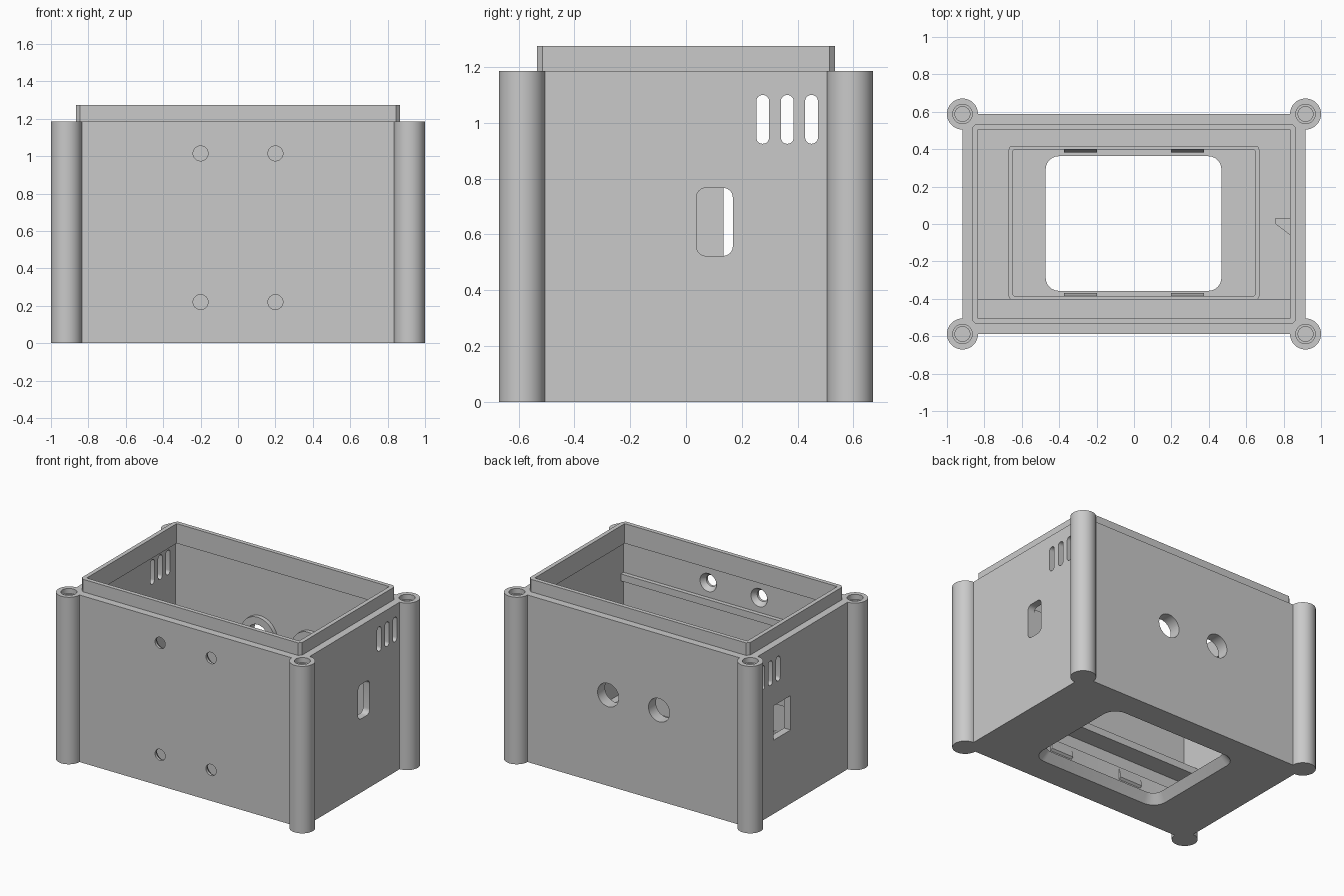
import bpy, bmesh, math

if "Cube" in bpy.data.objects:
    bpy.data.objects.remove(bpy.data.objects["Cube"], do_unlink=True)

grey = bpy.data.materials.new("plain grey")
grey.use_nodes = True
COLOUR = (0.59, 0.59, 0.59, 1)
grey.diffuse_color = COLOUR
grey.node_tree.nodes["Principled BSDF"].inputs["Base Color"].default_value = COLOUR


def rounded(u0, u1, v0, v1, r=0.0, steps=6):
    """Outline of a rectangle with rounded corners (steps=1 gives chamfers)."""
    if r == 0:
        return [(u0, v0), (u1, v0), (u1, v1), (u0, v1)]
    corners = [(u1 - r, v1 - r), (u0 + r, v1 - r), (u0 + r, v0 + r), (u1 - r, v0 + r)]
    points = []
    for k, (cu, cv) in enumerate(corners):
        for i in range(steps + 1):
            a = math.pi / 2 * (k + i / steps)
            points.append((cu + r * math.cos(a), cv + r * math.sin(a)))
    return points


def circle(u, v, r, n=40):
    return [(u + r * math.cos(math.tau * i / n), v + r * math.sin(math.tau * i / n))
            for i in range(n)]


def prism(name, outline, lo, hi, axis="z", end=None):
    """Extrude an outline along an axis, optionally tapering to an end outline."""
    place = {"x": lambda u, v, w: (w, u, v),
             "y": lambda u, v, w: (u, w, v),
             "z": lambda u, v, w: (u, v, w)}[axis]
    bm = bmesh.new()
    low = [bm.verts.new(place(u, v, lo)) for u, v in outline]
    high = [bm.verts.new(place(u, v, hi)) for u, v in end or outline]
    bm.faces.new(low)
    bm.faces.new(high)
    n = len(outline)
    for i in range(n):
        j = (i + 1) % n
        bm.faces.new((low[i], low[j], high[j], high[i]))
    bmesh.ops.recalc_face_normals(bm, faces=bm.faces)
    mesh = bpy.data.meshes.new(name)
    bm.to_mesh(mesh)
    bm.free()
    mesh.materials.append(grey)
    ob = bpy.data.objects.new(name, mesh)
    bpy.context.collection.objects.link(ob)
    return ob


def combine(target, other, operation="DIFFERENCE"):
    """Apply a boolean and discard the second object."""
    mod = target.modifiers.new("boolean", "BOOLEAN")
    mod.operation = operation
    mod.solver = "EXACT"
    mod.object = other
    bpy.context.view_layer.update()
    graph = bpy.context.evaluated_depsgraph_get()
    mesh = bpy.data.meshes.new_from_object(target.evaluated_get(graph))
    target.modifiers.clear()
    target.data = mesh
    bpy.data.objects.remove(other, do_unlink=True)


def cut(target, outline, lo, hi, axis="z", end=None):
    combine(target, prism("cutter", outline, lo, hi, axis, end))


WALL_X, WALL_Y, TOP, RIM_TOP, FLOOR = 0.917, 0.588, 1.186, 1.275, 0.06
IN_X, IN_Y = 0.865, 0.535
LIP_X, LIP_Y, LIP_Z = 0.835, 0.505, 1.135

# Case with corner posts and raised rim, narrower inside at the lip
case = prism("case", rounded(-WALL_X, WALL_X, -WALL_Y, WALL_Y), 0, TOP)
for sx in (-1, 1):
    for sy in (-1, 1):
        post = prism("post", circle(sx * WALL_X, sy * WALL_Y, 0.083, 48), 0, TOP)
        combine(case, post, "UNION")
rim = prism("rim", rounded(-0.865, 0.865, -0.535, 0.535, 0.02, 1), 1.1, RIM_TOP)
combine(case, rim, "UNION")
cut(case, rounded(-LIP_X, LIP_X, -LIP_Y, LIP_Y), 0.5, 1.4)
cut(case, rounded(-IN_X, IN_X, -IN_Y, IN_Y), FLOOR, LIP_Z)

# Collars around the rear ports
for x in (-0.2, 0.2):
    combine(case, prism("collar", circle(x, 0.645, 0.135), LIP_Y, 0.56, "y"), "UNION")

# Stepped screw holes in the posts
for sx in (-1, 1):
    for sy in (-1, 1):
        cut(case, circle(sx * WALL_X, sy * WALL_Y, 0.052, 32), 1.15, 1.3)
        cut(case, circle(sx * WALL_X, sy * WALL_Y, 0.04, 32), 0.9, 1.16)

# Floor window, flaring outwards below
cut(case, rounded(-0.52, 0.515, -0.405, 0.41, 0.1), -0.005, FLOOR + 0.01,
    end=rounded(-0.465, 0.46, -0.35, 0.355, 0.065))
cut(case, rounded(-0.47, 0.465, -0.355, 0.36, 0.07), 0.03, 0.2)

# Countersunk front screw holes and rear round ports
for x in (-0.2, 0.2):
    for z in (0.22, 1.015):
        cut(case, circle(x, z, 0.04, 32), -0.7, -0.45, "y")
        cut(case, circle(x, z, 0.04, 32), -0.57, -0.53, "y", circle(x, z, 0.068, 32))
    cut(case, circle(x, 0.645, 0.083), 0.45, 0.7, "y")

# Vent slots through both ends
for y in (0.275, 0.363, 0.45):
    for sx in (-1, 1):
        lo, hi = sorted((sx * 0.8, sx * 1.05))
        cut(case, rounded(y - 0.023, y + 0.023, 0.925, 1.1, 0.0225), lo, hi, "x")

# Side openings
cut(case, rounded(0.037, 0.168, 0.523, 0.767, 0.035), 0.75, 1.05, "x")
cut(case, rounded(0.135, 0.33, 0.523, 0.767), -1.05, -0.75, "x")

# Raised frame around the floor window
frame = prism("window_frame", rounded(-0.67, 0.67, -0.405, 0.417, 0.02), FLOOR - 0.01, 0.18)
cut(frame, rounded(-0.647, 0.647, -0.385, 0.397, 0.01), 0, 0.3)

# Snap clips on the frame
clips = []
for x in (-0.287, 0.287):
    for y, side in ((0.4, -1), (-0.388, 1)):
        hook = [(y, 0.085), (y + side * 0.018, 0.1), (y + side * 0.018, 0.115), (y, 0.18)]
        clips.append(prism("clip", hook, x - 0.088, x + 0.088, "x"))

# Deep lower rail and shallow upper rail along the front inner wall
rails = [prism("inner_rail", rounded(-IN_Y - 0.01, front, z, z + 0.05),
               -IN_X - 0.005, IN_X + 0.005, "x")
         for front, z in ((-0.4, 0.37), (-LIP_Y, 0.86))]

# Hooked rib beside the rounded side opening
rib = prism("port_rib", [(0.757, 0.032), (0.757, 0.0), (IN_X + 0.01, -0.09), (IN_X + 0.01, 0.032)],
            0.523, 0.767)

for ob in bpy.context.selected_objects:
    ob.select_set(False)
for ob in [case, frame, rib] + clips + rails:
    ob.select_set(True)
bpy.context.view_layer.objects.active = case
bpy.ops.object.shade_smooth_by_angle(angle=math.radians(30))
